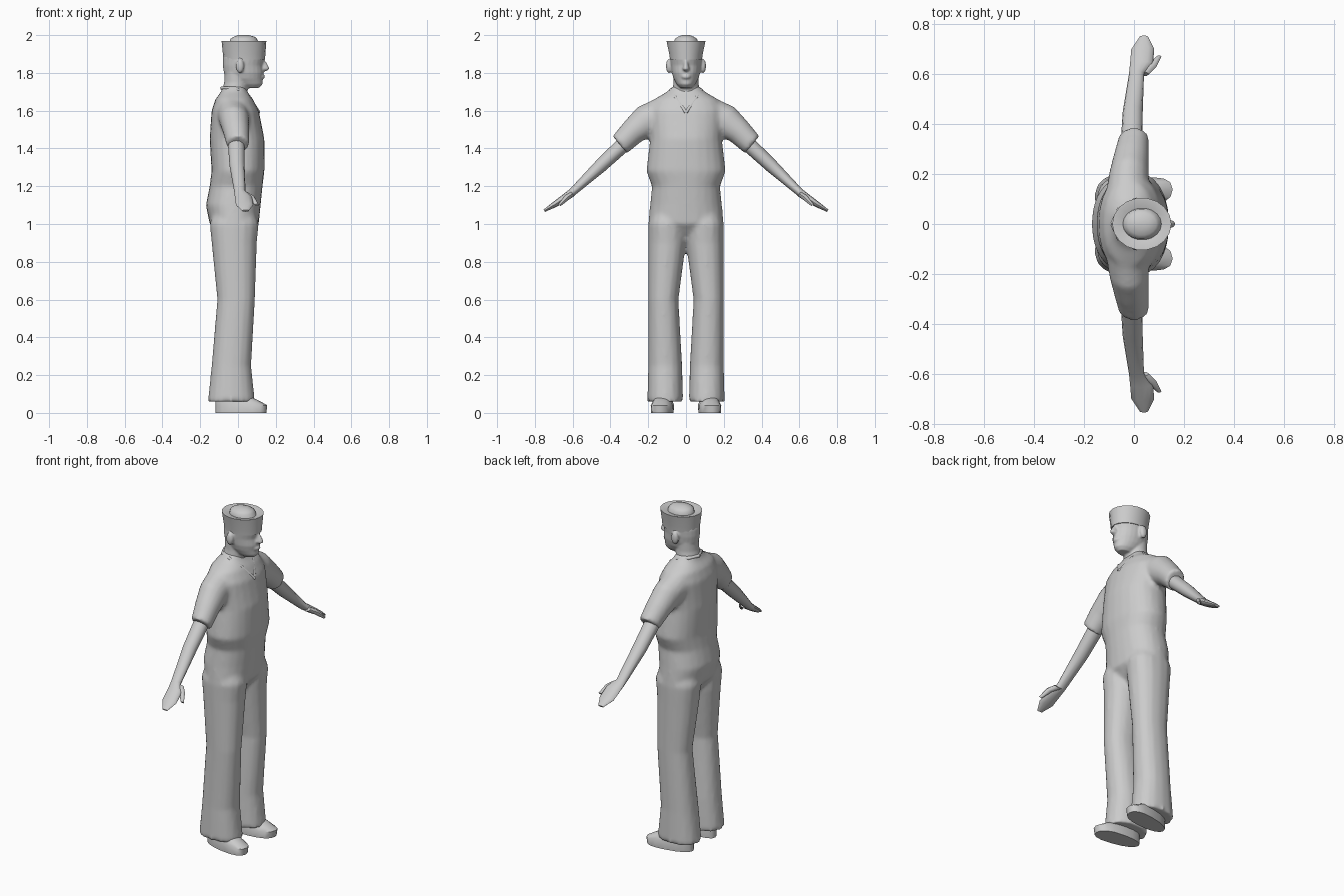
import bpy
import bmesh
from math import cos, sin, tau, radians, copysign
from mathutils import Matrix, Vector

cube = bpy.data.objects.get("Cube")
if cube:
    bpy.data.objects.remove(cube, do_unlink=True)

colour = (.6, .6, .6, 1)
grey = bpy.data.materials.new("plain grey")
grey.use_nodes = True
grey.diffuse_color = colour
grey.node_tree.nodes["Principled BSDF"].inputs["Base Color"].default_value = colour


def level(z, back, front, half, y=0):
    """A horizontal ring running from back to front along x."""
    return Vector(((back + front) / 2, y, z)), (front - back) / 2, Vector((0, half, 0))


def limb(x, y, z, reach, half, tilt=50):
    """A ring leaning across a sloping arm."""
    lean = radians(tilt)
    return Vector((x, y, z)), reach, half * Vector((0, cos(lean), sin(lean)))


def soft_power(value, power):
    return copysign(abs(value) ** power, value)


def loft(bm, rings, side=1, sides=16, power=1):
    """Skin a list of rings; a power below one squares the section."""
    loops = []
    for centre, reach, across in rings:
        loop = []
        for i in range(sides):
            turn = tau * i / sides
            point = centre + across * soft_power(sin(turn), power)
            point.x += reach * soft_power(cos(turn), power)
            point.y *= side
            loop.append(bm.verts.new(point))
        loops.append(loop)
    for low, high in zip(loops, loops[1:]):
        for i in range(sides):
            bm.faces.new((low[i - 1], low[i], high[i], high[i - 1]))
    bm.faces.new(loops[0])
    bm.faces.new(loops[-1])


def ball(bm, centre, size):
    """Add a stretched ball."""
    place = Matrix.Translation(centre) @ Matrix.Diagonal((*size, 1))
    bmesh.ops.create_icosphere(bm, subdivisions=3, radius=1, matrix=place)


def finish(name, bm, angle=50):
    """Turn a bmesh into a smooth shaded object."""
    bmesh.ops.recalc_face_normals(bm, faces=bm.faces)
    mesh = bpy.data.meshes.new(name)
    bm.to_mesh(mesh)
    bm.free()
    mesh.materials.append(grey)
    obj = bpy.data.objects.new(name, mesh)
    bpy.context.collection.objects.link(obj)
    bpy.ops.object.select_all(action='DESELECT')
    obj.select_set(True)
    bpy.context.view_layer.objects.active = obj
    bpy.ops.object.shade_smooth_by_angle(angle=radians(angle))
    return obj


def blend(obj, voxel, passes):
    """Fuse overlapping volumes into one soft surface."""
    remesh = obj.modifiers.new("fuse", 'REMESH')
    remesh.mode = 'VOXEL'
    remesh.voxel_size = voxel
    remesh.use_smooth_shade = True
    soften = obj.modifiers.new("soften", 'SMOOTH')
    soften.factor = .5
    soften.iterations = passes


def mirror(obj):
    mod = obj.modifiers.new("mirror", 'MIRROR')
    mod.use_axis = (False, True, False)


# Uniform: torso, flared trouser legs and short sleeves in one piece
torso = [level(.9, -.07, .03, .05), level(1, -.15, .11, .2),
         level(1.1, -.17, .12, .19), level(1.2, -.15, .13, .18),
         level(1.28, -.14, .14, .21), level(1.45, -.15, .14, .19),
         level(1.6, -.14, .11, .2), level(1.66, -.12, .08, .17),
         level(1.7, -.09, .05, .1), level(1.73, -.08, .04, .07)]
leg = [level(.06, -.16, .09, .095, .11), level(.25, -.14, .07, .09, .11),
       level(.6, -.11, .09, .08, .12), level(.9, -.14, .1, .1, .1),
       level(1, -.15, .11, .1, .1), level(1.1, -.12, .08, .08, .09)]
sleeve = [limb(-.03, .09, 1.59, .09, .1, 80), limb(-.02, .2, 1.55, .08, .09),
          limb(-.01, .28, 1.49, .07, .07), limb(0, .35, 1.42, .06, .06)]
bm = bmesh.new()
loft(bm, torso, sides=24, power=.9)
for side in (1, -1):
    loft(bm, leg, side, power=.9)
    loft(bm, sleeve, side)
blend(finish("uniform", bm), .012, 4)

# Head: skull, neck, nose, lips and ears fused together
skull = [level(1.72, .02, .11, .03), level(1.74, -.03, .13, .05),
         level(1.77, -.06, .13, .066), level(1.8, -.075, .135, .075),
         level(1.84, -.08, .13, .08), level(1.88, -.08, .14, .084),
         level(1.92, -.07, .14, .084)]
neck = [level(1.6, -.09, .06, .08), level(1.7, -.085, .05, .073),
        level(1.75, -.073, .055, .066), level(1.8, -.07, .05, .066)]
nose = [level(1.81, .1, .15, .012), level(1.82, .1, .168, .02),
        level(1.84, .1, .16, .014), level(1.87, .1, .14, .01)]
bm = bmesh.new()
loft(bm, skull, sides=24)
loft(bm, neck, sides=24)
loft(bm, nose)
ball(bm, (.12, 0, 1.78), (.023, .027, .016))
for side in (1, -1):
    ball(bm, (.01, side * .09, 1.836), (.022, .016, .038))
blend(finish("head", bm), .006, 3)

# Cap: head band, flared upturned brim and low domed crown
cap = [level(1.87, -.077, .143, .086), level(1.9, -.08, .145, .09),
       level(1.97, -.087, .15, .105), level(1.97, -.08, .143, .097),
       level(1.96, -.045, .11, .064), level(1.98, -.04, .1, .06),
       level(1.99, -.025, .09, .045), level(2, 0, .06, .02)]
bm = bmesh.new()
loft(bm, cap, sides=18)
finish("sailor_cap", bm)

# Bare arms with flat mitten hands and a thumb
arm = [limb(-.01, .3, 1.45, .045, .042), limb(-.005, .45, 1.31, .04, .036),
       limb(.01, .6, 1.17, .03, .021), limb(.03, .64, 1.14, .046, .02),
       limb(.035, .7, 1.1, .046, .015), limb(.04, .75, 1.07, .017, .007)]
thumb = [limb(.03, .6, 1.16, .03, .015), limb(.07, .63, 1.14, .02, .015),
         limb(.1, .67, 1.1, .01, .008)]
bm = bmesh.new()
loft(bm, arm, sides=12)
loft(bm, thumb, sides=8)
mirror(finish("arms", bm))

# Shoes: rounded, toes wider than the heel and turned slightly outward
shoe = [level(0, -.12, .15, .055, .12), level(.04, -.12, .155, .057, .12),
        level(.06, -.12, .12, .05, .12), level(.09, -.11, .06, .045, .12)]
bm = bmesh.new()
loft(bm, shoe, power=.85)
for v in bm.verts:
    v.co.y *= 1 + v.co.x
mirror(finish("shoes", bm))

# Collar: raised edge running round the neck into a front V
curve = bpy.data.curves.new("collar", 'CURVE')
curve.dimensions = '3D'
curve.bevel_depth = .009
path = [(.11, 0, 1.59), (.06, .056, 1.67), (0, .08, 1.71),
        (-.06, .06, 1.72), (-.086, 0, 1.72)]
spline = curve.splines.new('POLY')
spline.points.add(len(path) - 1)
for point, place in zip(spline.points, path):
    point.co = (*place, 1)
curve.materials.append(grey)
collar = bpy.data.objects.new("collar", curve)
bpy.context.collection.objects.link(collar)
mirror(collar)
